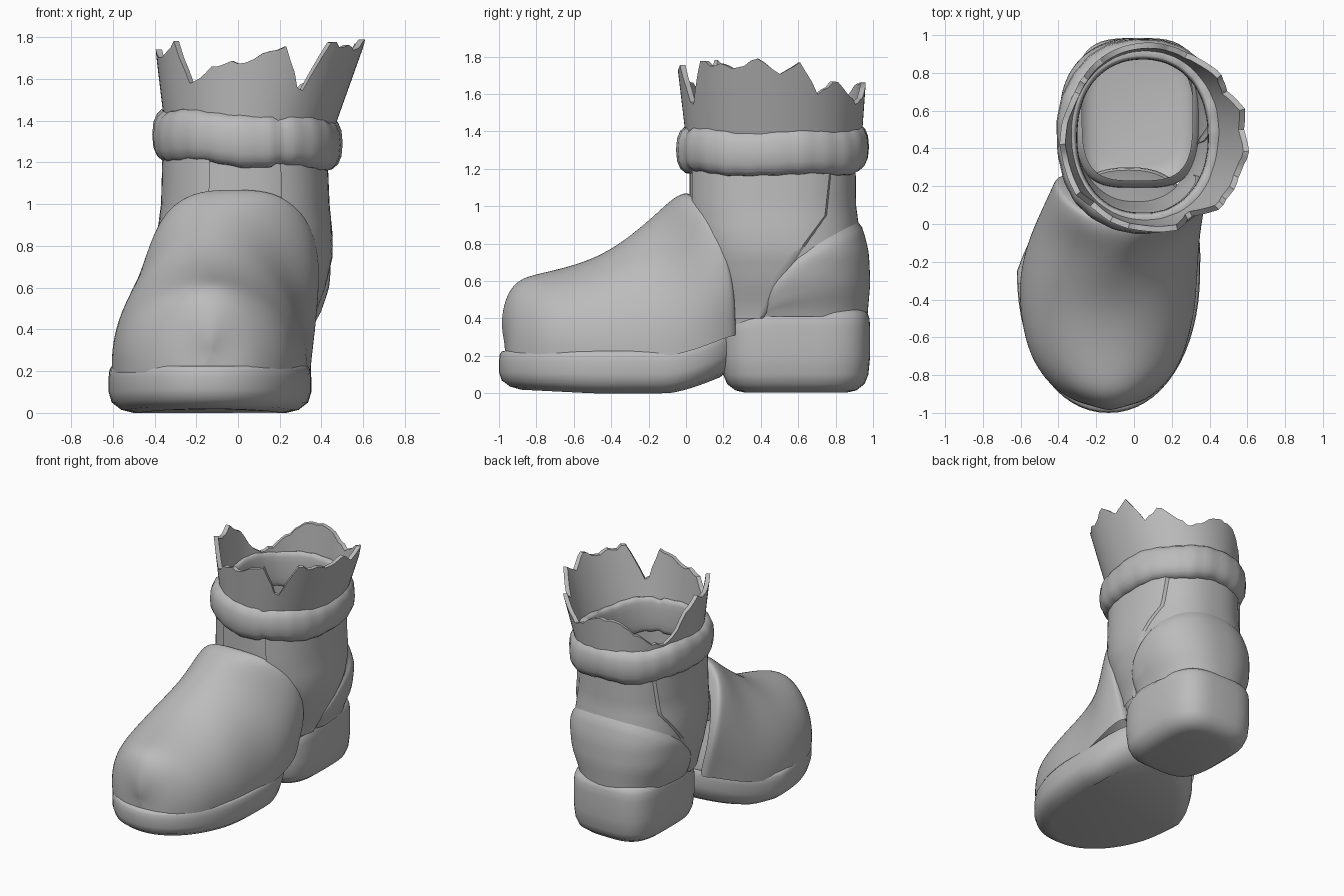
import bpy, bmesh, math, random
from math import sin, cos, pi, radians

random.seed(4)
if "Cube" in bpy.data.objects:
    bpy.data.objects.remove(bpy.data.objects["Cube"])

GREY = (0.5, 0.5, 0.5, 1)
mat = bpy.data.materials.new("plain_grey")
mat.use_nodes = True
mat.diffuse_color = GREY
mat.node_tree.nodes["Principled BSDF"].inputs["Base Color"].default_value = GREY


def loft(name, rings, closed=True, wrap=False, caps=(False, False), subsurf=0, angle=40):
    """Skin a list of equally long point rings."""
    bm = bmesh.new()
    rows = [[bm.verts.new(p) for p in ring] for ring in rings]
    n = len(rows[0])
    pairs = list(zip(rows, rows[1:])) + ([(rows[-1], rows[0])] if wrap else [])
    for a, b in pairs:
        for i in range(n if closed else n - 1):
            j = (i + 1) % n
            bm.faces.new((a[i], a[j], b[j], b[i]))
    for use, row in zip(caps, (rows[0], rows[-1])):
        if use:
            bm.faces.new(row)
    bmesh.ops.recalc_face_normals(bm, faces=bm.faces)
    me = bpy.data.meshes.new(name)
    bm.to_mesh(me)
    bm.free()
    me.materials.append(mat)
    ob = bpy.data.objects.new(name, me)
    bpy.context.collection.objects.link(ob)
    if subsurf:
        mod = ob.modifiers.new("smooth", "SUBSURF")
        mod.levels = mod.render_levels = subsurf
    bpy.ops.object.select_all(action="DESELECT")
    bpy.context.view_layer.objects.active = ob
    ob.select_set(True)
    bpy.ops.object.shade_smooth_by_angle(angle=radians(angle))
    return ob


def spow(v, p):
    return math.copysign(abs(v) ** p, v)


def table(rows, t):
    """Linear lookup; the first column is the key."""
    for a, b in zip(rows, rows[1:]):
        if t <= b[0]:
            f = max(0, (t - a[0]) / (b[0] - a[0]))
            return [u + (v - u) * f for u, v in zip(a[1:], b[1:])]
    return rows[-1][1:]


def oval(x0, x1, y0, y1, a, power, off=0):
    """Point at angle a on a superellipse filling the given box."""
    return ((x0 + x1) / 2 + ((x1 - x0) / 2 + off) * spow(cos(a), 2 / power),
            (y0 + y1) / 2 + ((y1 - y0) / 2 + off) * spow(sin(a), 2 / power))


def turn(n):
    return [2 * pi * i / n for i in range(n)]


# Hollow ankle shaft: height, then left, right, front and back limits
SHAFT = [(0.3, -0.29, 0.32, 0.12, 0.95), (0.45, -0.32, 0.35, 0.1, 0.95),
         (0.6, -0.36, 0.405, 0.08, 0.95), (0.75, -0.38, 0.44, 0.05, 0.945),
         (0.85, -0.375, 0.44, 0.03, 0.93), (1.0, -0.355, 0.425, 0.02, 0.91),
         (1.34, -0.345, 0.41, 0.02, 0.905)]


def shaft(a, z, off=0):
    return (*oval(*table(SHAFT, z), a, 2.4, off), z)


loft("ankle_shaft", [[shaft(a, 0.3 + 0.05 * i) for a in turn(96)] for i in range(22)])

# Side panels, lying on the shaft between the toe upper and the heel counter
EDGE = [(0.4, 0.42), (0.75, 0.62), (0.95, 0.76), (1.25, 0.79)]
for side in (1, -1):
    rows = []
    for i in range(18):
        z = 0.4 + 0.05 * i
        y0, y1 = table(SHAFT, z)[2:]
        s = (table(EDGE, z)[0] - (y0 + y1) / 2) / ((y1 - y0) / 2)
        end = math.asin(spow(s, 1.2))
        row = []
        for k in range(25):
            a = -1.2 + (end + 1.2) * k / 24
            off = -0.006 if k == 24 else 0.014
            row.append(shaft(a if side > 0 else pi - a, z, off))
        rows.append(row)
    loft("left_side_panel" if side > 0 else "right_side_panel", rows, closed=False)

# Heel counter, a puffy domed patch wrapped round the back
cols = []
for i in range(65):
    a = -0.19 + (pi + 0.38) * i / 64
    rise = max(0, (spow(sin(a), 0.83) + 0.25) / 1.25)
    top = 0.43 + 0.5 * rise ** 0.52
    edge = min(1, rise / 0.15) ** 0.5
    col = []
    for k in range(13):
        f = k / 12
        off = -0.01 + (0.03 + 0.015 * min(1, 3 * f)) * edge * (1 - f ** 5) ** 0.5
        col.append(shaft(a, 0.41 + (top - 0.41) * f, off))
    cols.append(col)
loft("heel_counter", cols, closed=False, angle=60)

# Hollow heel block, its top sloping down towards the arch
HEEL = [(0.005, 0.12), (0.015, 0.075), (0.05, 0.03), (0.1, 0.01), (0.2, 0),
        (0.35, 0), (0.4, 0.004), (0.43, 0.015), (0.45, 0.04)]
rings = []
for z, d in HEEL:
    ring = []
    for a in turn(48):
        x, y = oval(-0.315, 0.35, 0.19, 0.985, a, 3.4, -d)
        ring.append((x, y, z - 0.3 * max(0, 0.42 - y) * (z / 0.45) ** 2))
    rings.append(ring)
loft("heel_block", rings, caps=(True, False), angle=60)


# Front sole, turned up under the arch
def sole_point(a, z, off):
    s = sin(a)
    power = 2.1 if s < 0 else 2.5
    y = -0.25 + ((0.75 if s < 0 else 0.55) + off) * spow(s, 2 / power)
    back = max(0, (y + 0.1) / 0.4)
    shift = max(0, (y + 0.25) / 0.55)
    x = -0.135 + 0.11 * shift + (0.485 - 0.09 * shift + off) * spow(cos(a), 2 / power)
    lift = 0.14 * min(1, back) ** 1.4 + 0.05 * max(0, -y - 0.5) * (0.22 - z) / 0.22
    return (x, y, z + lift)


SOLE = [(0.0, -0.12), (0.015, -0.06), (0.05, -0.015), (0.1, 0), (0.17, 0),
        (0.205, -0.004), (0.225, -0.015), (0.23, -0.08)]
loft("front_sole", [[sole_point(a, z, d) for a in turn(64)] for z, d in SOLE],
     caps=(True, True), angle=60)

# Toe upper: base y, top y, centre x, half width, base z, top z, roundness, pinch at the base
UPPER = [(-0.965, -0.985, -0.13, 0.04, 0.2, 0.33, 2, 0.1), (-0.96, -0.985, -0.13, 0.12, 0.19, 0.42, 2, 0.1),
         (-0.935, -0.96, -0.13, 0.21, 0.19, 0.525, 2, 0.1), (-0.865, -0.9, -0.14, 0.315, 0.19, 0.61, 2, 0.09),
         (-0.77, -0.79, -0.14, 0.395, 0.19, 0.64, 2.1, 0.08), (-0.65, -0.65, -0.145, 0.45, 0.19, 0.67, 2.1, 0.07),
         (-0.45, -0.45, -0.14, 0.49, 0.19, 0.735, 2.05, 0.05), (-0.25, -0.28, -0.135, 0.495, 0.19, 0.855, 1.85, 0.05),
         (-0.05, -0.15, -0.1, 0.48, 0.2, 0.97, 1.9, 0.07), (0.12, -0.06, -0.045, 0.47, 0.26, 1.055, 2.5, 0.15),
         (0.22, 0.0, -0.02, 0.46, 0.3, 1.075, 2.9, 0.24), (0.265, 0.025, -0.015, 0.45, 0.31, 1.065, 3, 0.28),
         (0.265, 0.05, -0.015, 0.39, 0.31, 1.0, 2.8, 0.28)]
rings = []
for yb, yt, cx, hw, zb, zt, power, pinch in UPPER:
    ring = []
    for i in range(25):
        a = pi * i / 24
        t = abs(sin(a)) ** (2 / power)
        w = hw * (1 - pinch * (1 - t) ** 2)
        ring.append((cx + w * spow(cos(a), 2 / power), yb + (yt - yb) * t ** 3, zb + (zt - zb) * t))
    rings.append(ring)
loft("toe_upper", rings, closed=False, caps=(True, False), subsurf=2, angle=60)

# Padded cuff with soft wrinkles and one pinched seam, flat on the inside
SEAM = radians(290)
rings = []
for a in turn(96):
    pinch = math.exp(-((a - SEAM) / 0.04) ** 2)
    puff = 1 + 0.025 * sin(7 * a) + 0.02 * sin(23 * a + 1) - 0.12 * pinch
    ring = []
    for b in turn(16):
        reach = 0.09 if cos(b) > 0 else 0.02
        x, y = oval(-0.32, 0.41, 0.04, 0.89, a, 2.2, reach * puff * spow(cos(b), 0.8))
        ring.append((x, y, 1.31 + 0.008 * sin(5 * a) - 0.02 * cos(a)
                     + 0.128 * puff * spow(sin(b), 0.8)))
    rings.append(ring)
loft("padded_cuff", rings, wrap=True, angle=70)

# Torn collar: angle in degrees and rim height
RIM = [(0, 1.74), (5, 1.71), (16, 1.78), (28, 1.59), (42, 1.68), (55, 1.6), (65, 1.53),
       (86, 1.63), (100, 1.66), (114, 1.64), (128, 1.54), (140, 1.48), (153, 1.45), (163, 1.53),
       (172, 1.66), (185, 1.74), (195, 1.7), (205, 1.72), (216, 1.77), (229, 1.57), (245, 1.66),
       (265, 1.69), (284, 1.76), (299, 1.52), (312, 1.77), (330, 1.75), (341, 1.73),
       (353, 1.8), (360, 1.74)]
LOW, HIGH = (-0.35, 0.46, 0.0, 0.94), (-0.4, 0.61, -0.05, 0.97)


def collar(a, z, off):
    f = (z - 1.36) / 0.42
    return (*oval(*[p + (q - p) * f for p, q in zip(LOW, HIGH)], a, 2.1, off), z)


rings = []
for a in turn(90):
    top = table(RIM, math.degrees(a))[0] + random.uniform(-0.012, 0.012)
    mid = (1.36 + top) / 2
    rings.append([collar(a, 1.36, 0), collar(a, mid, 0), collar(a, top, 0),
                  collar(a, top, -0.03), collar(a, mid, -0.03), collar(a, 1.36, -0.03)])
loft("torn_collar", rings, wrap=True, angle=35)
